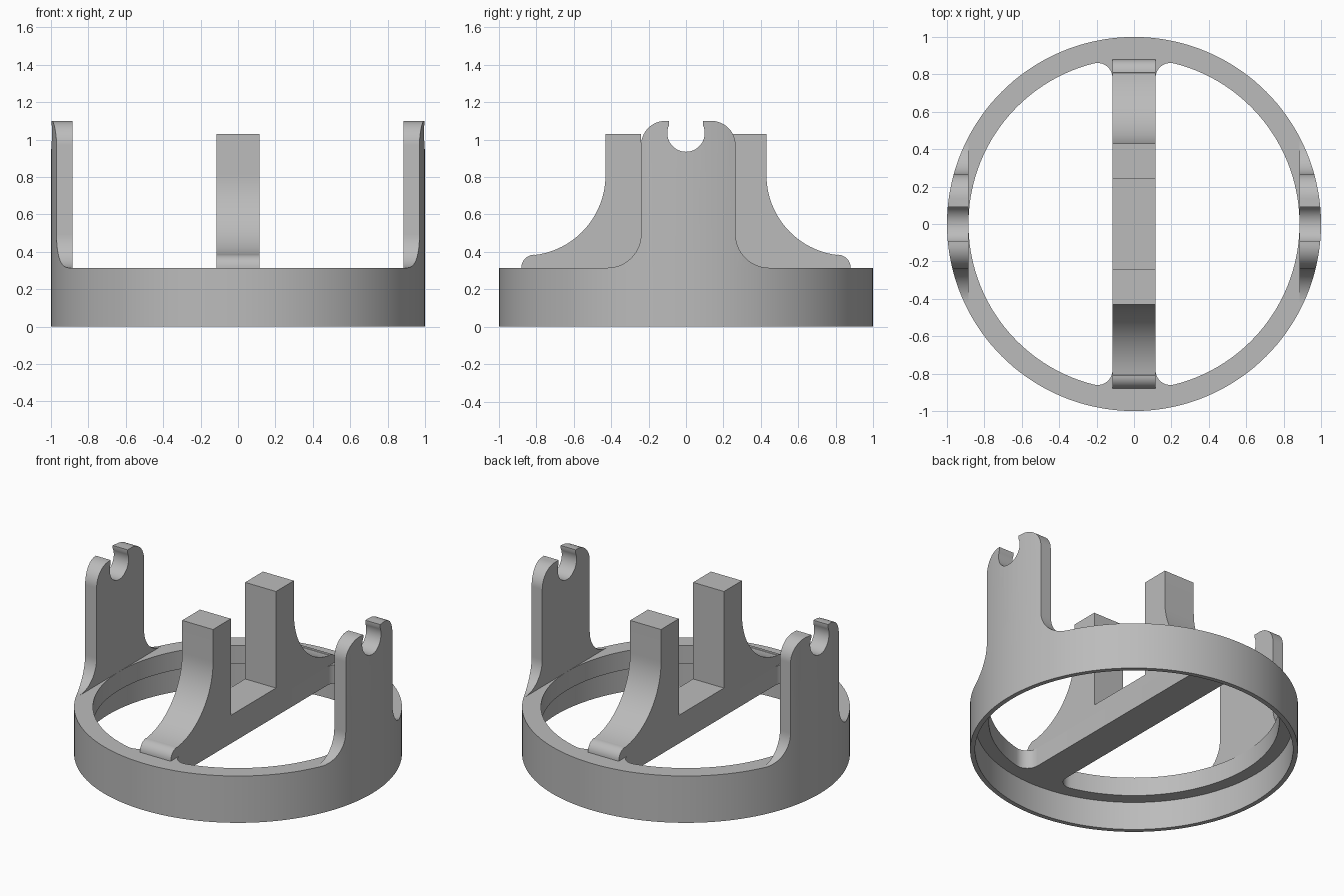
import bpy
import bmesh
from math import sin, cos, pi, radians, atan2, degrees, acos, sqrt
from mathutils import Vector

cube = bpy.data.objects.get("Cube")
if cube:
    bpy.data.objects.remove(cube, do_unlink=True)

grey = bpy.data.materials.new("plain grey")
grey.use_nodes = True
colour = (0.5, 0.5, 0.5, 1)
grey.diffuse_color = colour
grey.node_tree.nodes["Principled BSDF"].inputs["Base Color"].default_value = colour

RIM, BORE, TOP, SHELF = 1.0, 0.885, 0.315, 0.19   # ring sizes
HALF_BAR = 0.115


def arc(cx, cy, r, a, b, steps=16):
    """Points on a circle from angle a to b, in degrees."""
    angles = [radians(a + (b - a) * i / steps) for i in range(steps + 1)]
    return [(cx + r * cos(t), cy + r * sin(t)) for t in angles]


def prism(name, profile, place, depth):
    """Extrude a closed 2D profile, put in space by place, along depth."""
    bm = bmesh.new()
    face = bm.faces.new([bm.verts.new(place(u, v)) for u, v in profile])
    new = bmesh.ops.extrude_face_region(bm, geom=[face], use_keep_orig=True)
    verts = [g for g in new["geom"] if isinstance(g, bmesh.types.BMVert)]
    bmesh.ops.translate(bm, verts=verts, vec=Vector(depth))
    bmesh.ops.recalc_face_normals(bm, faces=bm.faces)
    mesh = bpy.data.meshes.new(name)
    bm.to_mesh(mesh)
    bm.free()
    mesh.materials.append(grey)
    ob = bpy.data.objects.new(name, mesh)
    bpy.context.collection.objects.link(ob)
    return ob


def disc(name, r, z0, z1):
    return prism(name, arc(0, 0, r, 0, 360, 144)[:-1],
                 lambda x, y: (x, y, z0), (0, 0, z1 - z0))


def boolean(ob, tool, operation):
    mod = ob.modifiers.new(operation.title(), "BOOLEAN")
    mod.operation, mod.solver, mod.object = operation, "EXACT", tool
    tool.hide_render = True


def finish(ob):
    """Bake the modifiers and smooth the curved faces."""
    bpy.context.view_layer.update()
    graph = bpy.context.evaluated_depsgraph_get()
    ob.data = bpy.data.meshes.new_from_object(ob.evaluated_get(graph))
    ob.modifiers.clear()
    bpy.ops.object.select_all(action="DESELECT")
    ob.select_set(True)
    bpy.context.view_layer.objects.active = ob
    bpy.ops.object.shade_smooth_by_angle(angle=radians(25))


# Ring with a cross bar: recess underneath and two rounded half-moon openings
ring = disc("ring_base", RIM, 0, TOP)
cutters = [disc("recess_cutter", 0.97, -0.1, SHELF)]
fillet = 0.08
cx = HALF_BAR + fillet
cy = sqrt((BORE - fillet) ** 2 - cx ** 2)
turn = degrees(atan2(cy, cx))
opening = (arc(cx, cy, fillet, 180, turn, 10)
           + arc(0, 0, BORE, turn, -turn, 64)[1:-1]
           + arc(cx, -cy, fillet, -turn, -180, 10))
for side, label in ((1, "left"), (-1, "right")):
    cutters.append(prism(label + "_opening_cutter", opening,
                         lambda x, y: (side * x, y, 0.1), (0, 0, 0.4)))
for cutter in cutters:
    boolean(ring, cutter, "DIFFERENCE")
finish(ring)

# Bridge on the bar: two posts with swept outer sides and rounded feet
half = ([(0.24, 0.38), (0.24, 1.03), (0.43, 1.03)]
        + arc(0.86, 0.81, 0.43, 180, 263, 24)
        + arc(0.81, TOP, 0.07, 90, 0, 10))
bridge = prism("post_bridge", half + [(-y, z) for y, z in reversed(half)],
               lambda y, z: (-HALF_BAR, y, z), (2 * HALF_BAR, 0, 0))
finish(bridge)

# Side arms: rounded plates with an open hook notch, trimmed to the ring
lip = degrees(acos(0.9))
plate = (arc(-0.42, 0.495, 0.18, 270, 360)
         + arc(-0.11, 0.97, 0.13, 180, 90)
         + [(-0.09, 1.1)]
         + arc(0, 1.035, 0.1, 180 - lip, 360 + lip, 32)
         + [(0.09, 1.1)]
         + arc(0.135, 0.97, 0.13, 90, 0)
         + arc(0.445, 0.495, 0.18, 180, 270))
arms = prism("side_arms", plate, lambda y, z: (BORE, y, z), (0.2, 0, 0))
trim = disc("arm_trim_cutter", RIM, -0.1, 1.3)
boolean(arms, trim, "INTERSECT")
mirror = arms.modifiers.new("Mirror", "MIRROR")
mirror.use_mirror_merge = False
finish(arms)

for cutter in cutters + [trim]:
    bpy.data.objects.remove(cutter, do_unlink=True)
